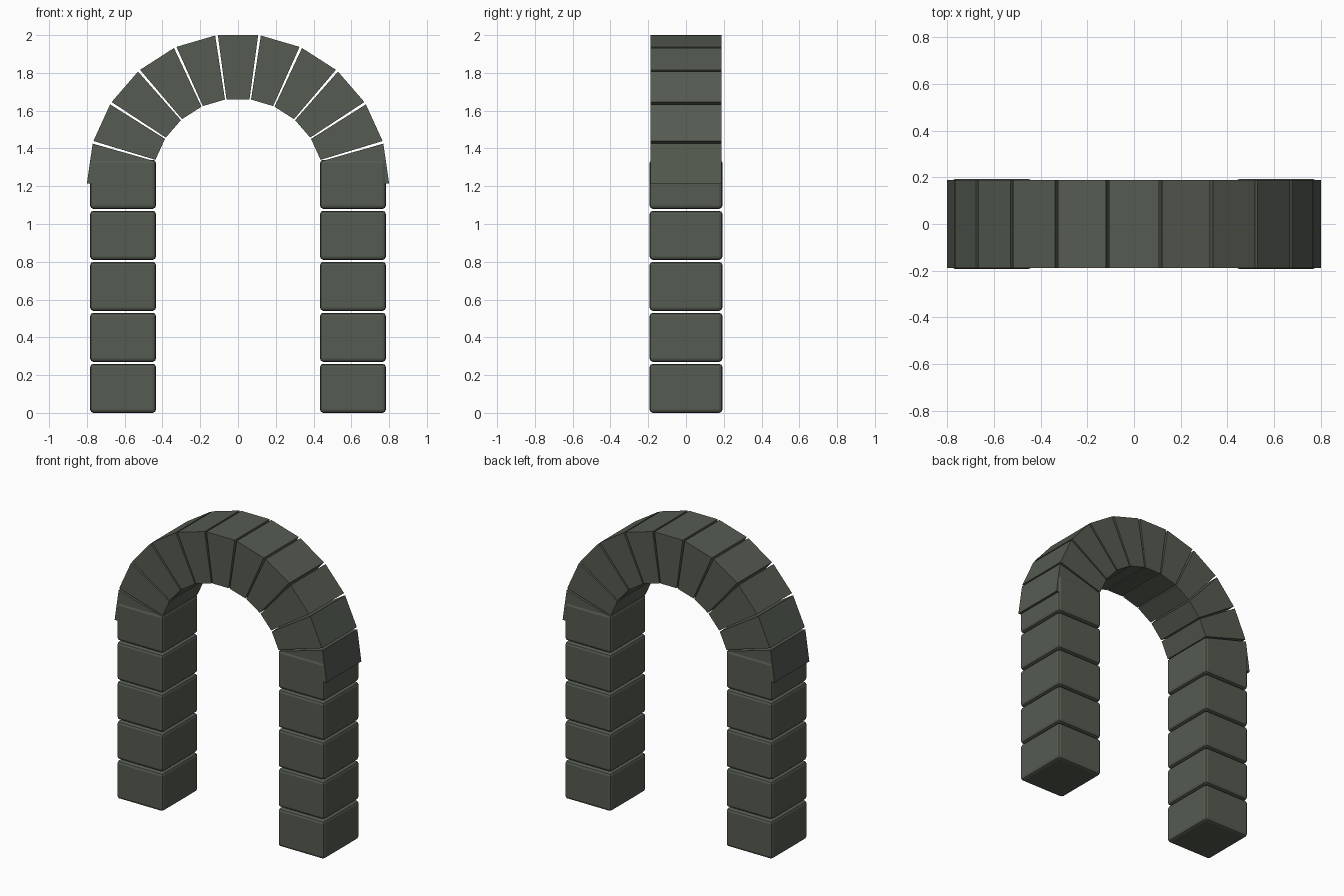
import bpy, bmesh, math

if "Cube" in bpy.data.objects:
    bpy.data.objects.remove(bpy.data.objects["Cube"])

stone = bpy.data.materials.new("dark green grey stone")
stone.diffuse_color = (0.09, 0.104, 0.082, 1)
stone.use_nodes = True
stone.node_tree.nodes["Principled BSDF"].inputs["Base Color"].default_value = stone.diffuse_color


def make_object(name, bm):
    bmesh.ops.recalc_face_normals(bm, faces=bm.faces[:])
    mesh = bpy.data.meshes.new(name)
    bm.to_mesh(mesh)
    bm.free()
    mesh.materials.append(stone)
    obj = bpy.data.objects.new(name, mesh)
    bpy.context.collection.objects.link(obj)
    return obj


# Pillar blocks: five rounded-edge stones on each side
WIDTH, DEPTH, HEIGHT, PITCH = 0.349, 0.386, 0.26, 0.27
for side, label in ((-1, "left"), (1, "right")):
    for i in range(5):
        bm = bmesh.new()
        bmesh.ops.create_cube(bm, size=1)
        bmesh.ops.scale(bm, vec=(WIDTH, DEPTH, HEIGHT), verts=bm.verts)
        bmesh.ops.translate(bm, verts=bm.verts,
                            vec=(side * 0.6085, 0, i * PITCH + HEIGHT / 2))
        bmesh.ops.bevel(bm, geom=bm.edges[:], offset=0.018, segments=2,
                        profile=0.5, affect='EDGES')
        make_object(f"{label}_pillar_block_{i + 1}", bm)

# Arch: eleven wedge stones around a half circle, with narrow gaps
CENTRE_Z, OUTER, INNER, HALF_DEPTH = 1.207, 0.80, 0.457, 0.188
STEP, HALF_ANGLE = math.pi / 11, math.radians(7.67)
for k in range(-5, 6):
    a, b = k * STEP - HALF_ANGLE, k * STEP + HALF_ANGLE
    bm = bmesh.new()
    corners = [(INNER, a), (OUTER, a), (OUTER, b), (INNER, b)]
    face = bm.faces.new([bm.verts.new((r * math.sin(t), -HALF_DEPTH,
                                       CENTRE_Z + r * math.cos(t)))
                         for r, t in corners])
    ext = bmesh.ops.extrude_face_region(bm, geom=[face], use_keep_orig=True)
    new = [v for v in ext["geom"] if isinstance(v, bmesh.types.BMVert)]
    bmesh.ops.translate(bm, verts=new, vec=(0, 2 * HALF_DEPTH, 0))
    make_object("keystone" if k == 0 else f"arch_stone_{k + 6}", bm)
